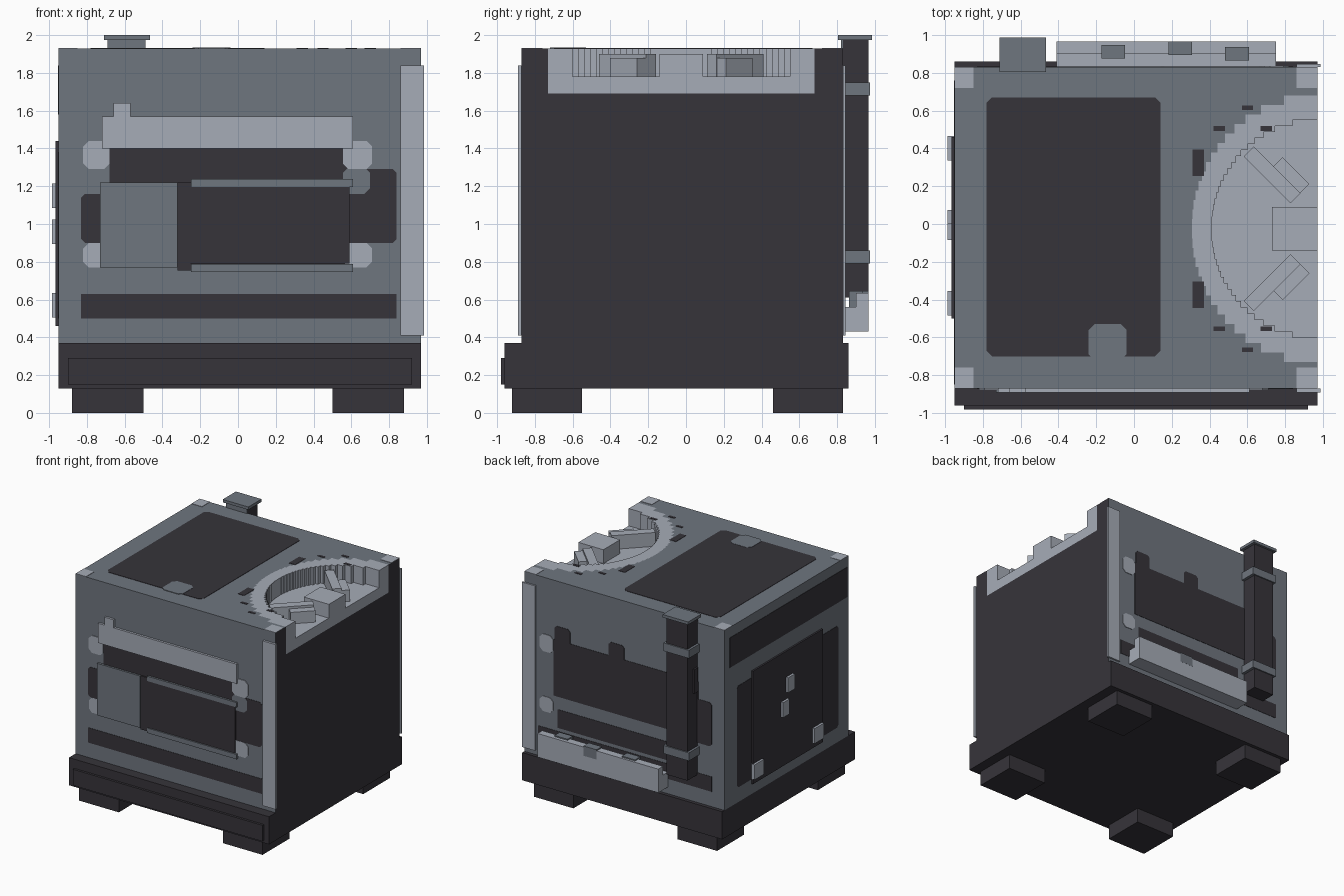
import bpy, bmesh, math
from mathutils import Matrix, Vector

cube = bpy.data.objects.get("Cube")
if cube:
    bpy.data.objects.remove(cube, do_unlink=True)


def material(name, colour):
    m = bpy.data.materials.new(name)
    m.use_nodes = True
    m.diffuse_color = (*colour, 1)
    m.node_tree.nodes["Principled BSDF"].inputs["Base Color"].default_value = (*colour, 1)
    return m


DARK = material("charcoal metal", (0.037, 0.034, 0.042))
MID = material("slate grey metal", (0.159, 0.181, 0.212))
LIGHT = material("pale grey metal", (0.381, 0.413, 0.474))

# Outer faces of the main body
LEFT, RIGHT, FRONT, BACK, TOP = -0.95, 0.97, -0.87, 0.83, 1.93
RECESS = 1.69
MIDDLE = -0.025


def finish(name, bm, *mats):
    bmesh.ops.recalc_face_normals(bm, faces=bm.faces)
    mesh = bpy.data.meshes.new(name)
    bm.to_mesh(mesh)
    bm.free()
    for m in mats:
        mesh.materials.append(m)
    obj = bpy.data.objects.new(name, mesh)
    bpy.context.collection.objects.link(obj)
    return obj


def box(name, x, y, z, mat, turn=0):
    """Box from three (min, max) ranges, turned about its own vertical axis."""
    bm = bmesh.new()
    spans = (x, y, z)
    size = [b - a for a, b in spans]
    centre = Vector([(a + b) / 2 for a, b in spans])
    place = Matrix.Translation(centre) @ Matrix.Rotation(turn, 4, "Z") @ Matrix.Diagonal((*size, 1))
    bmesh.ops.create_cube(bm, size=1, matrix=place)
    return finish(name, bm, mat)


def prism(name, points, low, high, mat):
    bm = bmesh.new()
    face = bm.faces.new([bm.verts.new((x, y, low)) for x, y in points])
    out = bmesh.ops.extrude_face_region(bm, geom=[face])
    moved = [v for v in out["geom"] if isinstance(v, bmesh.types.BMVert)]
    bmesh.ops.translate(bm, verts=moved, vec=(0, 0, high - low))
    return finish(name, bm, mat)


def darken_right(obj):
    """The right-hand (+x) faces of the shell are charcoal."""
    obj.data.materials.append(DARK)
    for p in obj.data.polygons:
        if p.normal.x > 0.9:
            p.material_index = 1


SURFACE = {
    "front": lambda u, v, d: (u, FRONT - d, v),
    "back": lambda u, v, d: (u, BACK + d, v),
    "left": lambda u, v, d: (LEFT - d, u, v),
    "top": lambda u, v, d: (u, v, TOP + d),
}


def plate(name, side, u, v, mat, depth=0.003, corner=0.0):
    """Raised or painted rectangle on one side, with optional clipped corners."""
    (a, b), (c, d), k = u, v, corner
    if k:
        pts = [(a + k, c), (b - k, c), (b, c + k), (b, d - k),
               (b - k, d), (a + k, d), (a, d - k), (a, c + k)]
    else:
        pts = [(a, c), (b, c), (b, d), (a, d)]
    bm = bmesh.new()
    rings = [[bm.verts.new(SURFACE[side](p, q, h)) for p, q in pts] for h in (0, depth)]
    bm.faces.new(rings[0])
    bm.faces.new(rings[1])
    for i in range(len(pts)):
        j = (i + 1) % len(pts)
        bm.faces.new((rings[0][i], rings[0][j], rings[1][j], rings[1][i]))
    return finish(name, bm, mat)


def stairs(rx, ry, rows):
    """Stepped half ellipse open towards the right side."""
    pts = [(RIGHT, MIDDLE - ry)]
    for i in range(rows):
        t0, t1 = (2 * i / rows - 1), (2 * (i + 1) / rows - 1)
        x = RIGHT - rx * math.sqrt(1 - ((t0 + t1) / 2) ** 2)
        pts += [(x, MIDDLE + ry * t0), (x, MIDDLE + ry * t1)]
    return pts + [(RIGHT, MIDDLE + ry)]


# Feet and base
for row, y in (("front", (-0.92, -0.55)), ("back", (0.46, 0.83))):
    for side, x in (("right", (-0.88, -0.5)), ("left", (0.5, 0.88))):
        box(f"{row}_{side}_foot", x, y, (0, 0.13), DARK)
box("base", (LEFT, RIGHT), (-0.96, 0.86), (0.13, 0.37), DARK)
box("base_front_panel", (-0.9, 0.92), (-0.98, -0.96), (0.15, 0.29), DARK)

# Main shell, with a stepped recess in the upper block
outer = stairs(0.665, 0.705, 28)
inner = stairs(0.56, 0.575, 36)
darken_right(box("body", (LEFT, RIGHT), (FRONT, BACK), (0.37, RECESS), MID))
shell = [(LEFT, BACK), (LEFT, FRONT), (RIGHT, FRONT)] + outer + [(RIGHT, BACK)]
darken_right(prism("upper_body", shell, RECESS, TOP, MID))
prism("recess_ring", outer + inner[::-1], RECESS, TOP, LIGHT)
prism("recess_floor", inner, RECESS, 1.78, LIGHT)

# Blocks inside the recess
box("centre_block", (0.73, RIGHT), (-0.14, 0.09), (1.77, 1.9), LIGHT)
for s, side in ((1, "back"), (-1, "front")):
    for name, x, off, length, top in (("long", 0.73, 0.285, 0.35, 1.9),
                                      ("short", 0.83, 0.28, 0.2, 1.88)):
        y = MIDDLE + s * off
        box(f"{side}_{name}_block", (x - length / 2, x + length / 2),
            (y - 0.037, y + 0.037), (1.77, top), LIGHT, -s * math.pi / 4)

# Top markings
plate("top_dark_panel", "top", (-0.78, 0.14), (-0.7, 0.67), DARK, corner=0.03)
plate("top_panel_notch", "top", (-0.24, -0.04), (-0.72, -0.53), MID, 0.005, 0.03)
for x in ((LEFT, -0.85), (0.86, RIGHT)):
    for y in ((FRONT, -0.76), (0.72, BACK)):
        plate("top_corner", "top", x, y, LIGHT)
for s in (1, -1):
    y = MIDDLE + s * 0.35
    plate("ring_wear_large", "top", (0.31, 0.37), (y - 0.07, y + 0.07), DARK)
    for x, off in ((0.45, 0.53), (0.6, 0.64), (0.7, 0.53)):
        y = MIDDLE + s * off
        plate("ring_wear_small", "top", (x - 0.03, x + 0.03), (y - 0.012, y + 0.012), DARK)

# Front and back corner strips
plate("front_corner_strip", "front", (0.86, 0.985), (0.41, 1.84), LIGHT, 0.02)
plate("back_corner_strip", "back", (0.86, 0.985), (0.41, 1.84), LIGHT, 0.015)

# Front markings
plate("front_lower_stripe", "front", (-0.83, 0.84), (0.5, 0.63), DARK)
plate("front_dark_field", "front", (-0.68, 0.6), (0.77, 1.42), DARK)
plate("front_dark_right", "front", (0.57, 0.84), (0.9, 1.29), DARK, corner=0.02)
plate("front_dark_left", "front", (-0.83, -0.68), (0.9, 1.16), DARK, corner=0.02)
plate("front_grey_notch", "front", (0.555, 0.7), (1.16, 1.3), MID, 0.005, 0.03)
for x in ((-0.82, -0.68), (0.555, 0.71)):
    plate("front_upper_spot", "front", x, (1.29, 1.44), LIGHT, 0.007, 0.03)
    plate("front_lower_spot", "front", x, (0.77, 0.9), LIGHT, 0.005, 0.03)

# Front hatch
plate("front_light_bar", "front", (-0.72, 0.61), (1.4, 1.57), LIGHT, 0.02)
plate("front_bar_tab", "front", (-0.66, -0.57), (1.57, 1.64), LIGHT, 0.02)
plate("front_grey_panel", "front", (-0.73, -0.32), (0.77, 1.22), MID, 0.02)
plate("front_panel_gap", "front", (-0.32, -0.25), (0.755, 1.22), DARK, 0.012)
plate("front_dark_panel", "front", (-0.25, 0.59), (0.79, 1.2), DARK, 0.014)
plate("front_panel_post", "front", (-0.25, -0.22), (0.79, 1.2), DARK, 0.018)
for z in (0.745, 1.195):
    plate("front_rail", "front", (-0.25, 0.61), (z, z + 0.042), MID, 0.02)

# Back markings
plate("back_dark_field", "back", (-0.7, 0.69), (0.93, 1.42), DARK)
plate("back_dark_side", "back", (-0.83, -0.6), (0.89, 1.27), DARK, corner=0.02)
for x in (0.6, 0.08):
    plate("back_field_tab", "back", (x - 0.07, x + 0.08), (1.4, 1.54), DARK, corner=0.02)
plate("back_middle_stripe", "back", (-0.42, 0.65), (0.66, 0.82), DARK)
plate("back_lower_stripe", "back", (-0.83, 0.84), (0.5, 0.63), DARK)
for z in ((0.77, 0.9), (1.29, 1.44)):
    plate("back_spot", "back", (0.69, 0.82), z, LIGHT, 0.005, 0.03)

# Back tray with small lumps
box("tray_floor", (-0.41, 0.75), (BACK, 0.965), (0.43, 0.56), LIGHT)
box("tray_wall", (-0.41, 0.75), (0.9, 0.965), (0.56, 0.635), LIGHT)
for x, y in ((-0.11, 0.91), (0.245, 0.93), (0.545, 0.9)):
    box("tray_lump", (x - 0.063, x + 0.063), (y - 0.036, y + 0.036), (0.56, 0.645), MID)

# Back pipe with cap and bands
box("pipe", (-0.69, -0.49), (BACK, 0.965), (0.61, 1.975), DARK)
box("pipe_neck", (-0.69, -0.49), (0.82, BACK), (TOP, 1.975), MID)
box("pipe_cap", (-0.71, -0.465), (0.805, 0.985), (1.975, 2), MID)
for z in (0.79, 1.68):
    box("pipe_band", (-0.71, -0.465), (BACK, 0.975), (z, z + 0.07), MID)
box("pipe_side_plate", (-0.705, -0.69), (0.84, 0.89), (1.34, 1.55), DARK)

# Left-hand side door with clips
plate("side_upper_band", "left", (-0.85, 0.76), (1.58, 1.84), DARK)
plate("side_dark_field", "left", (-0.73, 0.66), (0.5, 1.38), DARK, corner=0.02)
plate("side_door", "left", (-0.5, 0.46), (0.46, 1.44), DARK, 0.015)
for y, z, w in ((0.4, 0.57, 0.065), (-0.42, 0.57, 0.065), (-0.04, 1.15, 0.045), (0.03, 0.96, 0.045)):
    plate("door_clip", "left", (y - w, y + w), (z - 0.065, z + 0.065), LIGHT, 0.035)
